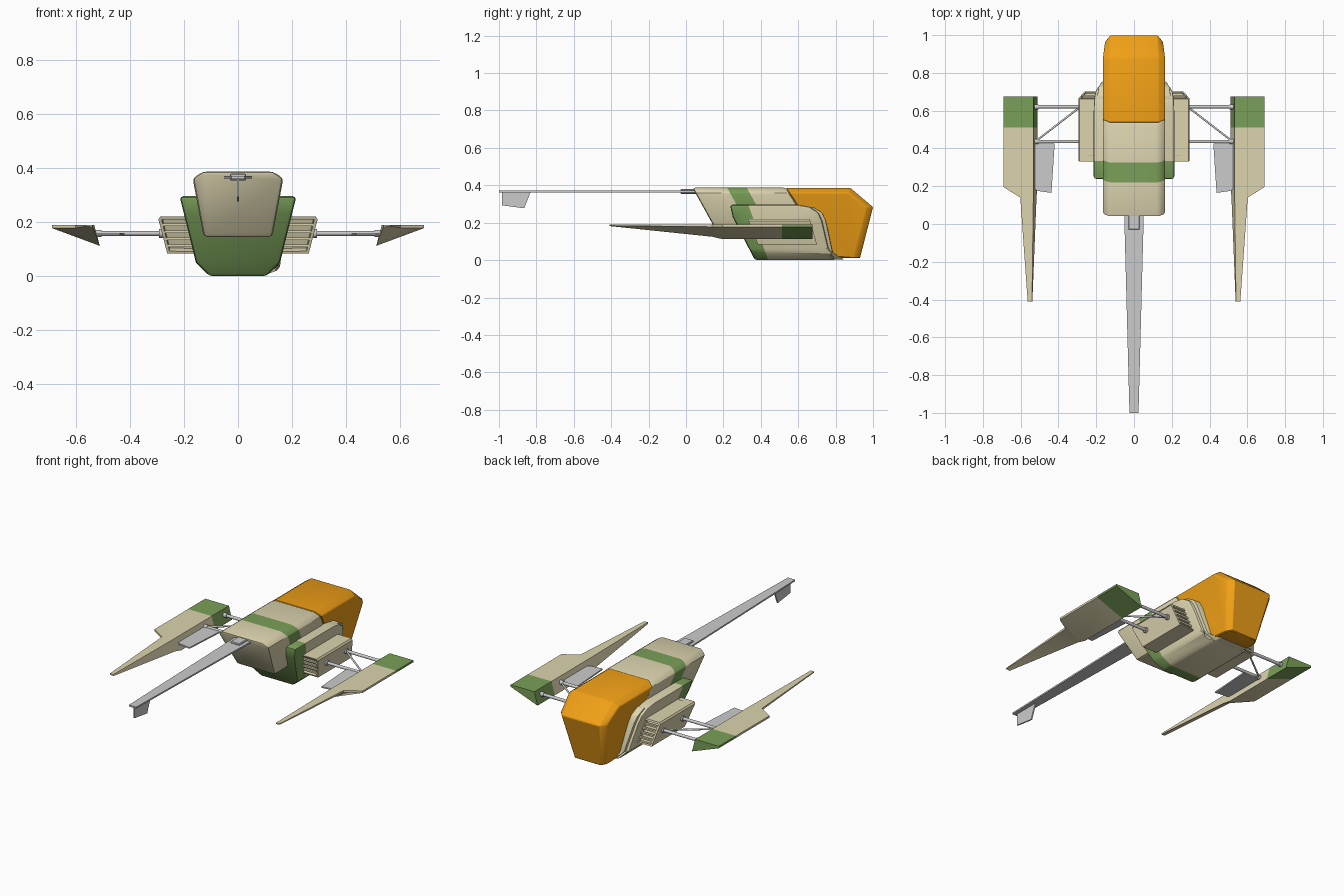
import bpy, bmesh, math
from mathutils import Vector

if "Cube" in bpy.data.objects:
    bpy.data.objects.remove(bpy.data.objects["Cube"])


def mat(name, rgb):
    m = bpy.data.materials.new(name)
    m.diffuse_color = (*rgb, 1)
    m.use_nodes = True
    m.node_tree.nodes["Principled BSDF"].inputs["Base Color"].default_value = m.diffuse_color
    return m


CREAM = mat("cream", (0.72, 0.66, 0.43))
GREEN = mat("green", (0.195, 0.35, 0.10))
ORANGE = mat("orange", (0.87, 0.35, 0.008))


def finish(name, bm, mats=(), bevel=0, cuts=(), is_second=None, mirror=False, segs=2):
    """Bevel sharp edges, cut paint lines, colour faces, make the object."""
    bmesh.ops.recalc_face_normals(bm, faces=bm.faces)
    if bevel:
        sharp = [e for e in bm.edges if e.calc_face_angle(0) > math.radians(22)]
        bmesh.ops.bevel(bm, geom=sharp, offset=bevel, segments=segs, profile=0.5,
                        affect='EDGES', clamp_overlap=True)
    for co, no in cuts:
        bmesh.ops.bisect_plane(bm, geom=bm.verts[:] + bm.edges[:] + bm.faces[:],
                               plane_co=co, plane_no=no)
    if is_second:
        for f in bm.faces:
            f.material_index = int(is_second(f.calc_center_median()))
    me = bpy.data.meshes.new(name)
    bm.to_mesh(me)
    bm.free()
    ob = bpy.data.objects.new(name, me)
    bpy.context.collection.objects.link(ob)
    for m in mats:
        me.materials.append(m)
    if mirror:
        ob.modifiers.new("mirror", 'MIRROR').use_mirror_merge = False
    bpy.context.view_layer.objects.active = ob
    ob.select_set(True)
    bpy.ops.object.shade_smooth_by_angle(angle=math.radians(25))
    ob.select_set(False)
    return ob


def loft(rings):
    bm = bmesh.new()
    vs = [[bm.verts.new(p) for p in r] for r in rings]
    n = len(rings[0])
    for a, b in zip(vs, vs[1:]):
        for i in range(n):
            bm.faces.new((a[i], a[(i + 1) % n], b[(i + 1) % n], b[i]))
    bm.faces.new(vs[0])
    bm.faces.new(vs[-1])
    return bm


def hull(points):
    bm = bmesh.new()
    for p in points:
        bm.verts.new(p)
    bmesh.ops.convex_hull(bm, input=bm.verts[:])
    bmesh.ops.dissolve_limit(bm, angle_limit=0.03, verts=bm.verts[:], edges=bm.edges[:])
    return bm


def both(points):
    return [(s * x, y, z) for x, y, z in points for s in (1, -1)]


def slanted(section, y0, slope, z0):
    return [(x, y0 + slope * (z0 - z), z) for x, z in section]


def rod(name, p, q, r):
    p, q = Vector(p), Vector(q)
    bm = bmesh.new()
    bmesh.ops.create_cone(bm, cap_ends=True, segments=12, radius1=r, radius2=r,
                          depth=(q - p).length)
    rot = (q - p).to_track_quat('Z', 'Y')
    for v in bm.verts:
        v.co = rot @ v.co + (p + q) / 2
    finish(name, bm, mirror=True)


# Upper hull with slanted green stripe
half = [(0.13, 0.387), (0.168, 0.362), (0.127, 0.145)]
section = half + [(-x, z) for x, z in reversed(half)]
s = 0.55
stripe = lambda y: ((0, y, 0.387), (0, 1, s))
finish("upper_hull", loft([slanted(section, 0.035, s, 0.387), slanted(section, 0.535, 0.64, 0.387)]),
       (CREAM, GREEN), 0.014, [stripe(0.22), stripe(0.325)],
       lambda c: 0.22 < c.y - s * (0.387 - c.z) < 0.325)

# Faceted canopy
rear = [(0.13, 0.535, 0.385), (0.166, 0.551, 0.36), (0.108, 0.77, 0.02), (0.09, 0.776, 0.01)]
nose = [(0.13, 0.88, 0.385), (0.166, 0.87, 0.36), (0.125, 1.0, 0.283), (0.154, 0.965, 0.283),
        (0.085, 0.93, 0.01), (0.105, 0.895, 0.01)]
finish("canopy", hull(both(rear + nose)), (ORANGE,), 0.004, segs=1)


# Lower hull: side profile with width that changes with height
def lower(name, profile, inset, bevel, **kw):
    bm = loft([[(x, y, z) for y, z in profile] for x in (-1, 1)])
    bmesh.ops.bisect_plane(bm, geom=bm.verts[:] + bm.edges[:] + bm.faces[:],
                           plane_co=(0, 0, 0.05), plane_no=(0, 0, 1))
    for v in bm.verts:
        z = v.co.z
        w = 0.11 + (z - 0.004) * 1.0 if z < 0.05 else 0.156 + (z - 0.05) * 0.246
        v.co.x *= w - inset
    finish(name, bm, bevel=bevel, **kw)


t = 0.36
lower("lower_hull", [(0.235, 0.296), (0.25, 0.23), (0.368, 0.0), (0.80, 0.0), (0.765, 0.05),
                     (0.728, 0.21), (0.708, 0.255), (0.66, 0.286), (0.60, 0.296)], 0, 0.014,
      mats=(CREAM, GREEN), cuts=[((0, 0.335, 0.29), (0, 1, t))],
      is_second=lambda c: c.y < 0.335 + t * (0.29 - c.z))
lower("hull_rim", [(0.40, 0.284), (0.42, 0.003), (0.845, 0.003), (0.785, 0.04),
                   (0.747, 0.215), (0.728, 0.255), (0.68, 0.284)], 0.018, 0.006, mats=(CREAM,))

# Side engine pods with recessed ends
pod = [(0.185, 0.22), (0.288, 0.22), (0.295, 0.21), (0.262, 0.083), (0.155, 0.083)]
bm = loft([slanted(pod, 0.33, 0.4, 0.22), slanted(pod, 0.662, 0.28, 0.22)])
bmesh.ops.recalc_face_normals(bm, faces=bm.faces)
ends = [f for f in bm.faces if abs(f.normal.y) > 0.6]
bmesh.ops.inset_individual(bm, faces=ends, thickness=0.013)
bmesh.ops.inset_individual(bm, faces=ends, thickness=0.001, depth=-0.03)
finish("engine_pod", bm, (CREAM,), mirror=True)

# Grille slats in both pod ends
for i in range(4):
    z = 0.112 + i * 0.026
    xin, xout = 0.16 + (z - 0.083) * 0.22, 0.257 + (z - 0.083) * 0.26
    for label, y in (("front", 0.338 + 0.4 * (0.22 - z)), ("rear", 0.654 + 0.28 * (0.22 - z))):
        bm = bmesh.new()
        bmesh.ops.create_cube(bm, size=1)
        for v in bm.verts:
            v.co = Vector(((xin + xout) / 2, y, z)) + v.co * Vector((xout - xin, 0.014, 0.01))
        finish(f"{label}_grille_slat_{i + 1}", bm, (CREAM,), mirror=True)

# Outrigger struts
for label, y in (("front", 0.437), ("rear", 0.62)):
    rod(f"{label}_strut", (0.25, y, 0.158), (0.55, y, 0.158), 0.009)
    rod(f"{label}_strut_collar", (0.505, y, 0.158), (0.545, y, 0.158), 0.013)
    rod(f"{label}_strut_socket", (0.265, y, 0.158), (0.292, y, 0.158), 0.016)
rod("diagonal_brace", (0.295, 0.612, 0.158), (0.505, 0.45, 0.158), 0.005)


# Outrigger blades: wedge sections tapering to a point
def wedge(y, xa, xb, xc, zc, lip=0.012):
    return [(xa, y, 0.19), (xb, y, 0.19), (xb, y, 0.19 - lip), (xc, y, zc)]


finish("outrigger_blade",
       loft([wedge(0.675, 0.533, 0.69, 0.512, 0.112), wedge(0.195, 0.533, 0.69, 0.512, 0.112),
             wedge(0.14, 0.533, 0.602, 0.516, 0.125), wedge(-0.41, 0.54, 0.563, 0.538, 0.182, 0.006)]),
       (CREAM, GREEN), cuts=[((0, 0.512, 0), (0, 1, 0))],
       is_second=lambda c: c.y > 0.512, mirror=True)

# Flat inner flap beside each blade
flap = [(0.53, 0.445), (0.485, 0.445), (0.42, 0.425), (0.437, 0.165), (0.51, 0.175), (0.53, 0.19)]
finish("inner_flap", loft([[(x, y, z) for x, y in flap] for z in (0.152, 0.16)]), mirror=True)

# Long front boom with socket and tip fin
boom = lambda y, w: [(-w, y, 0.362), (w, y, 0.362), (w, y, 0.371), (-w, y, 0.371)]
finish("front_boom", loft([boom(0.06, 0.052), boom(-1.0, 0.024)]))
finish("boom_socket", loft([[(x, y, z) for x, z in ((-0.03, 0.354), (0.03, 0.354), (0.03, 0.38), (-0.03, 0.38))]
                            for y in (-0.03, 0.06)]), bevel=0.004, segs=1)
fin = [(-0.985, 0.366), (-0.985, 0.293), (-0.865, 0.277), (-0.83, 0.366)]
finish("tip_fin", loft([[(x, y, z) for y, z in fin] for x in (-0.004, 0.004)]))
